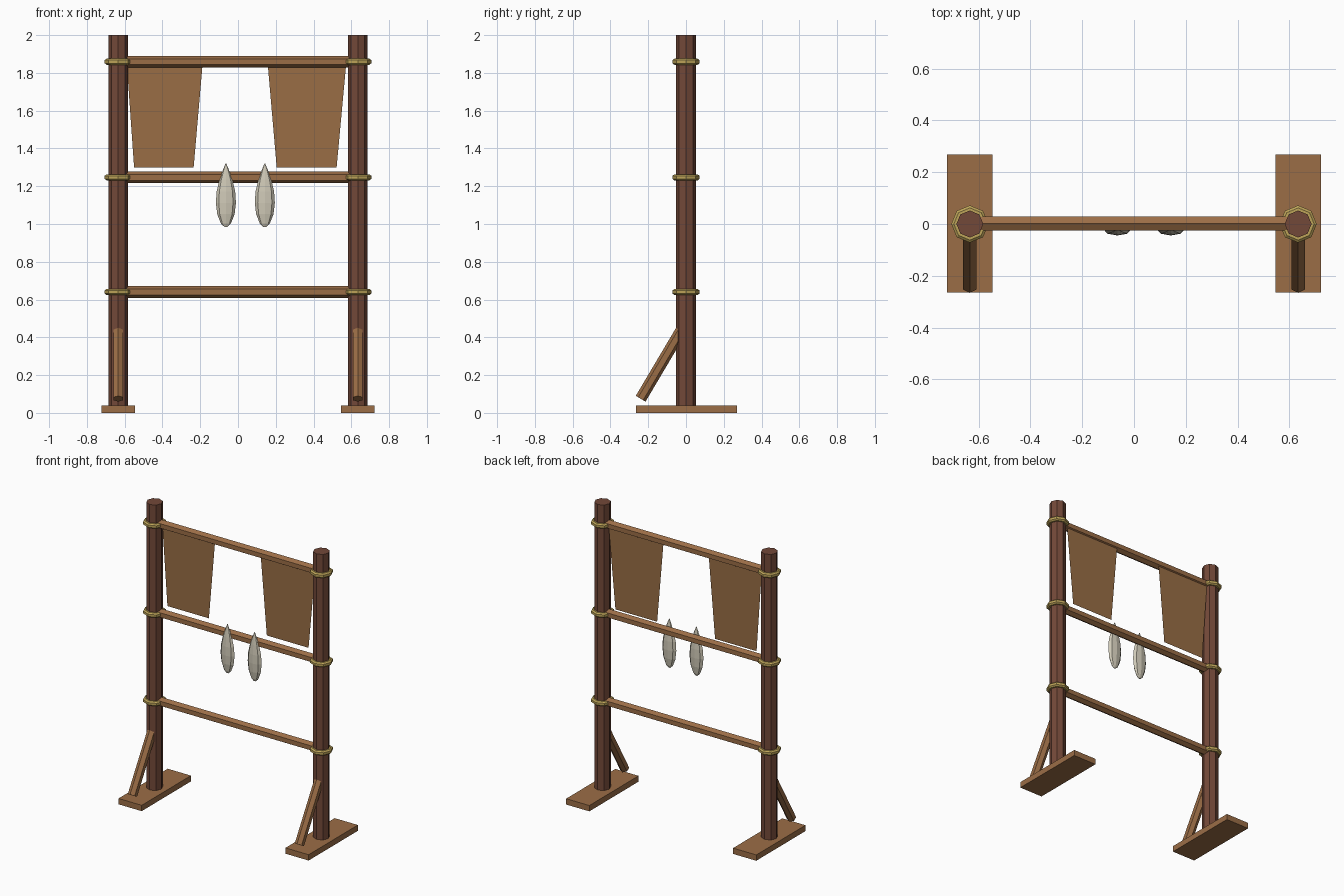
import bpy
import bmesh
import math
from mathutils import Vector

cube = bpy.data.objects.get("Cube")
if cube:
    bpy.data.objects.remove(cube, do_unlink=True)


def material(name, rgb):
    mat = bpy.data.materials.new(name)
    mat.use_nodes = True
    mat.diffuse_color = (*rgb, 1)
    mat.node_tree.nodes["Principled BSDF"].inputs["Base Color"].default_value = (*rgb, 1)
    return mat


dark_wood = material("dark wood", (0.17, 0.065, 0.04))
light_wood = material("light wood", (0.33, 0.155, 0.062))
hide = material("tan hide", (0.32, 0.155, 0.06))
rope = material("straw rope", (0.51, 0.37, 0.1))
cream = material("cream", (0.62, 0.58, 0.47))


def finish(name, bm, mat):
    bmesh.ops.recalc_face_normals(bm, faces=bm.faces)
    mesh = bpy.data.meshes.new(name)
    bm.to_mesh(mesh)
    bm.free()
    mesh.materials.append(mat)
    obj = bpy.data.objects.new(name, mesh)
    bpy.context.collection.objects.link(obj)
    return obj


def rod(name, start, end, up, sides, profile, mat, flatten=1.0):
    """Faceted rod from start to end; profile holds (fraction, radius), a corner points along up."""
    start, end, up = Vector(start), Vector(end), Vector(up)
    axis = (end - start).normalized()
    up = (up - axis * up.dot(axis)).normalized()
    side = axis.cross(up) * flatten
    bm = bmesh.new()
    rings = []
    for t, radius in profile:
        centre = start.lerp(end, t)
        angles = [math.tau * i / sides for i in range(sides)]
        rings.append([bm.verts.new(centre + radius * (up * math.cos(a) + side * math.sin(a)))
                      for a in angles])
    for low, high in zip(rings, rings[1:]):
        for i in range(sides):
            j = (i + 1) % sides
            bm.faces.new((low[i], low[j], high[j], high[i]))
    bm.faces.new(rings[0])
    bm.faces.new(rings[-1])
    return finish(name, bm, mat)


def straight(radius):
    return [(0, radius), (1, radius)]


POST_X = 0.634
RAILS = {"lower": 0.64, "middle": 1.247, "upper": 1.859}

for label, s in (("left", 1), ("right", -1)):
    x = s * POST_X

    # Foot plank
    bm = bmesh.new()
    bmesh.ops.create_cube(bm, size=1)
    bmesh.ops.scale(bm, vec=(0.176, 0.534, 0.04), verts=bm.verts)
    bmesh.ops.translate(bm, vec=(x, 0.002, 0.02), verts=bm.verts)
    finish(label + "_foot", bm, light_wood)

    # Upright post and slanted front brace
    rod(label + "_post", (x, 0, 0.001), (x, 0, 2), (0, 1, 0), 8, straight(0.052), dark_wood)
    rod(label + "_brace", (x, -0.24, 0.075), (x, -0.015, 0.455), (0, 0, 1), 6,
        straight(0.03), light_wood)

    # Rope lashings
    for level, z in RAILS.items():
        rod(f"{label}_{level}_lashing", (x, 0, z - 0.016), (x, 0, z + 0.016), (0, 1, 0), 8,
            [(0, 0.062), (0.25, 0.072), (0.75, 0.072), (1, 0.062)], rope)

# Cross rails
for level, z in RAILS.items():
    rod(level + "_rail", (-POST_X, 0.002, z), (POST_X, 0.002, z), (0, 0, 1), 6,
        straight(0.031), light_wood)

# Hanging hides, narrower at the bottom
for label, top_l, top_r, low_l, low_r in (("right", -0.588, -0.188, -0.55, -0.235),
                                          ("left", 0.158, 0.572, 0.205, 0.522)):
    bm = bmesh.new()
    corners = ((low_l, 1.298), (low_r, 1.298), (top_r, 1.84), (top_l, 1.84))
    bm.faces.new([bm.verts.new((px, 0.02, pz)) for px, pz in corners])
    finish(label + "_hide", bm, hide)

# Drying fish-shaped bundles in front of the middle rail
BUNDLE = [(0, 0.008), (0.05, 0.026), (0.2, 0.046), (0.38, 0.053), (0.56, 0.049),
          (0.75, 0.034), (0.9, 0.016), (1, 0.002)]
for label, x in (("right", -0.064), ("left", 0.142)):
    rod(label + "_bundle", (x, -0.022, 0.985), (x, -0.022, 1.32), (1, 0, 0), 8,
        BUNDLE, cream, flatten=0.42)
